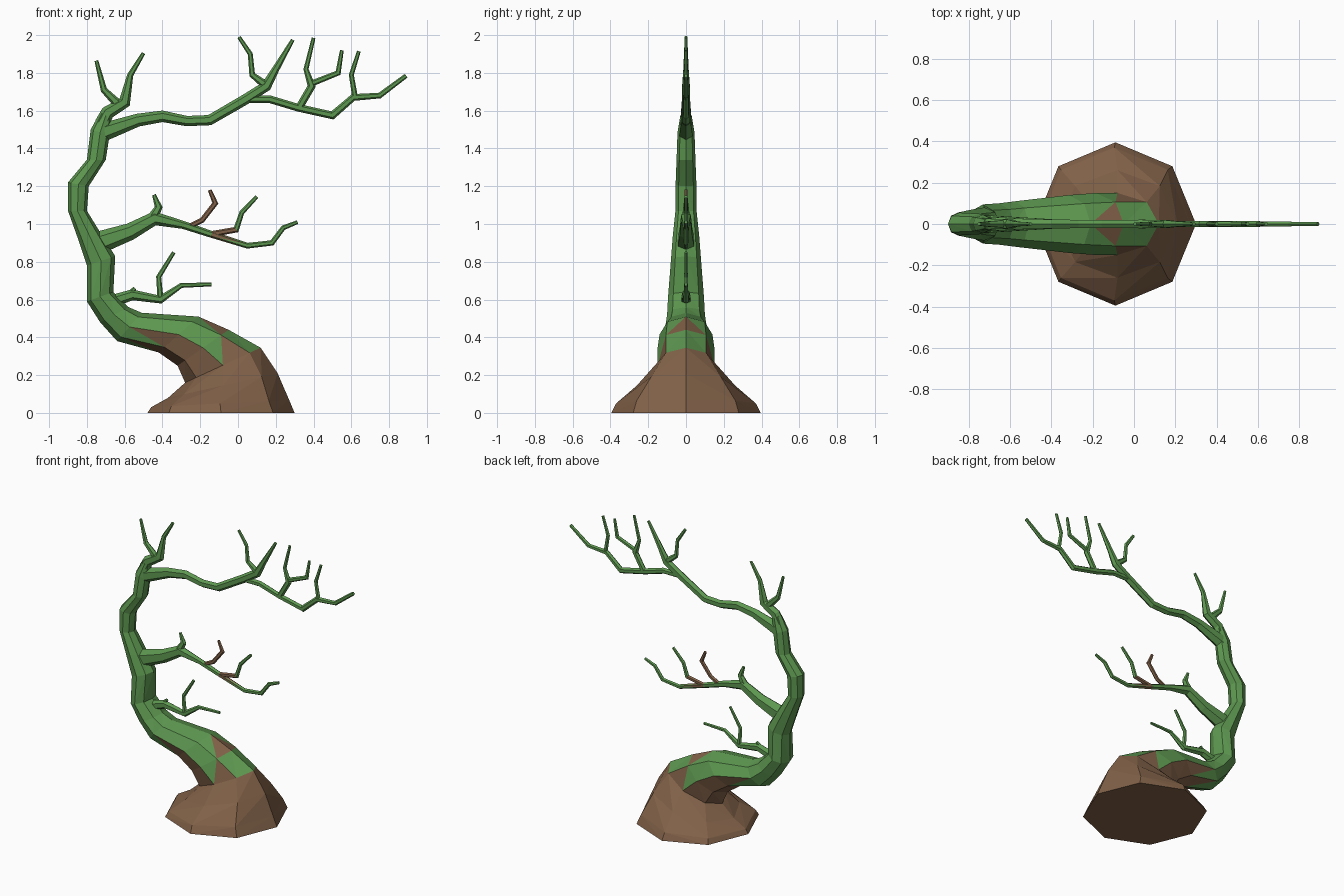
import bpy
import bmesh
import math
from mathutils import Vector

default = bpy.data.objects.get("Cube")
if default:
    bpy.data.objects.remove(default, do_unlink=True)


def make_material(name, color):
    mat = bpy.data.materials.new(name)
    mat.use_nodes = True
    rgba = (*color, 1.0)
    mat.diffuse_color = rgba
    mat.node_tree.nodes["Principled BSDF"].inputs["Base Color"].default_value = rgba
    return mat


MATERIALS = [make_material("moss green", (0.11, 0.31, 0.08)),
             make_material("bark brown", (0.22, 0.12, 0.065))]
GREEN, BROWN = range(2)


def all_green(section, side, half):
    return GREEN


def loft(name, rings, sides, rule):
    """Skin rings given as (outer point, inner point, half depth in y).
    rule(section, side, half) picks the material of each triangle."""
    bm = bmesh.new()
    loops = []
    for outer, inner, depth in rings:
        center, arm = (outer + inner) / 2, (outer - inner) / 2
        angles = [math.tau * k / sides for k in range(sides)]
        loops.append([bm.verts.new(center + arm * math.cos(a)
                                   + Vector((0, depth * math.sin(a), 0)))
                      for a in angles])
    for s, (low, high) in enumerate(zip(loops, loops[1:])):
        for k in range(sides):
            # mirror the diagonals so front and back match
            n = (k + 1) % sides
            a, b = (k, n) if k < sides / 2 else (n, k)
            mirrored = min(k, sides - 1 - k)
            tris = ((low[a], low[b], high[a]), (low[b], high[b], high[a]))
            for half, tri in enumerate(tris):
                bm.faces.new(tri).material_index = rule(s, mirrored, half)
    for section, loop in ((0, loops[0]), (len(rings) - 2, loops[-1])):
        bm.faces.new(loop).material_index = rule(section, 0, 0)
    bmesh.ops.recalc_face_normals(bm, faces=bm.faces[:])
    mesh = bpy.data.meshes.new(name)
    bm.to_mesh(mesh)
    bm.free()
    for mat in MATERIALS:
        mesh.materials.append(mat)
    obj = bpy.data.objects.new(name, mesh)
    bpy.context.collection.objects.link(obj)
    return obj


def branch(name, path, rule=all_green):
    """Tapered limb in the x-z plane along (x, z, radius) stations."""
    points = [Vector((x, 0, z)) for x, z, r in path]
    rings = []
    for i, (point, station) in enumerate(zip(points, path)):
        before = (point - points[i - 1]).normalized() if i else Vector()
        after = (points[i + 1] - point).normalized() if i + 1 < len(points) else Vector()
        tangent = (before + after).normalized()
        # widen the ring at bends to keep the thickness even
        miter = 1 / max(0.7, tangent.dot(after if i == 0 else before))
        normal = Vector((-tangent.z, 0, tangent.x)) * station[2] * miter
        rings.append((point + normal, point - normal, station[2] * 0.85))
    return loft(name, rings, 6, rule)


# Trunk: flared root mound leaning left, then curling upward
def trunk_color(section, side, half):
    if section < 3:
        return BROWN
    if section == 3:
        return GREEN if side == 0 or (side == 1 and half) else BROWN
    if section == 4:
        if side == 0:
            return BROWN if half == 0 else GREEN
        return GREEN if side == 1 else BROWN
    if section == 5:
        return BROWN if side >= 2 and half == 0 else GREEN
    return GREEN


trunk_stations = [
    # outer x, z, inner x, z, half depth
    (0.30, 0, -0.48, 0, 0.395),
    (0.27, 0.07, -0.46, 0.03, 0.37),
    (0.21, 0.21, -0.37, 0.08, 0.26),
    (0.12, 0.345, -0.28, 0.16, 0.15),
    (-0.05, 0.44, -0.32, 0.25, 0.15),
    (-0.21, 0.51, -0.42, 0.32, 0.14),
    (-0.51, 0.53, -0.64, 0.38, 0.11),
    (-0.58, 0.56, -0.73, 0.48, 0.10),
    (-0.66, 0.64, -0.80, 0.59, 0.095),
    (-0.65, 0.83, -0.80, 0.78, 0.08),
    (-0.72, 0.94, -0.85, 0.93, 0.07),
    (-0.80, 1.07, -0.90, 1.07, 0.056),
    (-0.79, 1.20, -0.90, 1.22, 0.055),
    (-0.70, 1.34, -0.80, 1.34, 0.05),
    (-0.68, 1.47, -0.78, 1.50, 0.045),
    (-0.67, 1.56, -0.73, 1.59, 0.03),
]
loft("trunk", [(Vector((ox, 0, oz)), Vector((ix, 0, iz)), d)
               for ox, oz, ix, iz, d in trunk_stations], 8, trunk_color)

# Crown: short upright fork
branch("crown_fork", [(-0.72, 1.53, 0.04), (-0.69, 1.59, 0.035), (-0.60, 1.645, 0.03),
                      (-0.57, 1.79, 0.016), (-0.50, 1.905, 0.01)])
branch("crown_twig", [(-0.63, 1.63, 0.025), (-0.71, 1.71, 0.017), (-0.75, 1.865, 0.01)])

# Upper bough: long arm sweeping over to the right with its forks
branch("upper_bough", [(-0.73, 1.48, 0.05), (-0.53, 1.55, 0.034), (-0.40, 1.57, 0.03),
                       (-0.27, 1.545, 0.027), (-0.15, 1.55, 0.027), (0.04, 1.66, 0.028),
                       (0.15, 1.73, 0.027), (0.20, 1.82, 0.019), (0.29, 1.975, 0.01)])
branch("upper_inner_twig", [(0.14, 1.74, 0.022), (0.075, 1.79, 0.015),
                            (0.065, 1.90, 0.013), (0.005, 1.99, 0.01)])
branch("upper_outer_limb", [(0.04, 1.66, 0.02), (0.17, 1.66, 0.02), (0.32, 1.615, 0.02),
                            (0.50, 1.575, 0.02), (0.61, 1.67, 0.018),
                            (0.75, 1.68, 0.015), (0.89, 1.785, 0.012)])
branch("upper_middle_twig", [(0.32, 1.61, 0.02), (0.39, 1.73, 0.02),
                             (0.36, 1.82, 0.013), (0.40, 1.985, 0.01)])
branch("upper_side_twig", [(0.38, 1.74, 0.016), (0.53, 1.80, 0.014), (0.55, 1.92, 0.01)])
branch("upper_tip_twig", [(0.62, 1.67, 0.015), (0.60, 1.79, 0.013), (0.64, 1.915, 0.01)])


# Middle bough: partly bare bark near its forks
def middle_color(section, side, half):
    return BROWN if section == 4 and half == 0 else GREEN


def bare_start(section, side, half):
    return BROWN if section == 0 else GREEN


def bare(section, side, half):
    return BROWN


branch("middle_bough", [(-0.74, 0.90, 0.06), (-0.57, 0.96, 0.045), (-0.44, 1.03, 0.035),
                        (-0.29, 0.995, 0.021), (-0.14, 0.945, 0.018), (0.05, 0.885, 0.015),
                        (0.18, 0.90, 0.014), (0.24, 0.98, 0.013), (0.315, 1.01, 0.01)],
       middle_color)
branch("middle_stub", [(-0.46, 1.02, 0.03), (-0.42, 1.09, 0.019), (-0.445, 1.155, 0.01)])
branch("middle_bare_twig", [(-0.25, 0.99, 0.014), (-0.19, 1.02, 0.014),
                            (-0.12, 1.11, 0.014), (-0.15, 1.18, 0.01)], bare)
branch("middle_outer_twig", [(-0.15, 0.945, 0.016), (-0.01, 0.97, 0.015),
                             (0.02, 1.06, 0.013), (0.10, 1.145, 0.01)], bare_start)

# Lower bough
branch("lower_bough", [(-0.70, 0.58, 0.035), (-0.56, 0.625, 0.028), (-0.41, 0.60, 0.02),
                       (-0.30, 0.675, 0.013), (-0.14, 0.68, 0.01)])
branch("lower_twig", [(-0.41, 0.60, 0.016), (-0.42, 0.72, 0.013), (-0.34, 0.85, 0.01)])
branch("lower_spur", [(-0.61, 0.60, 0.02), (-0.545, 0.66, 0.01)])
